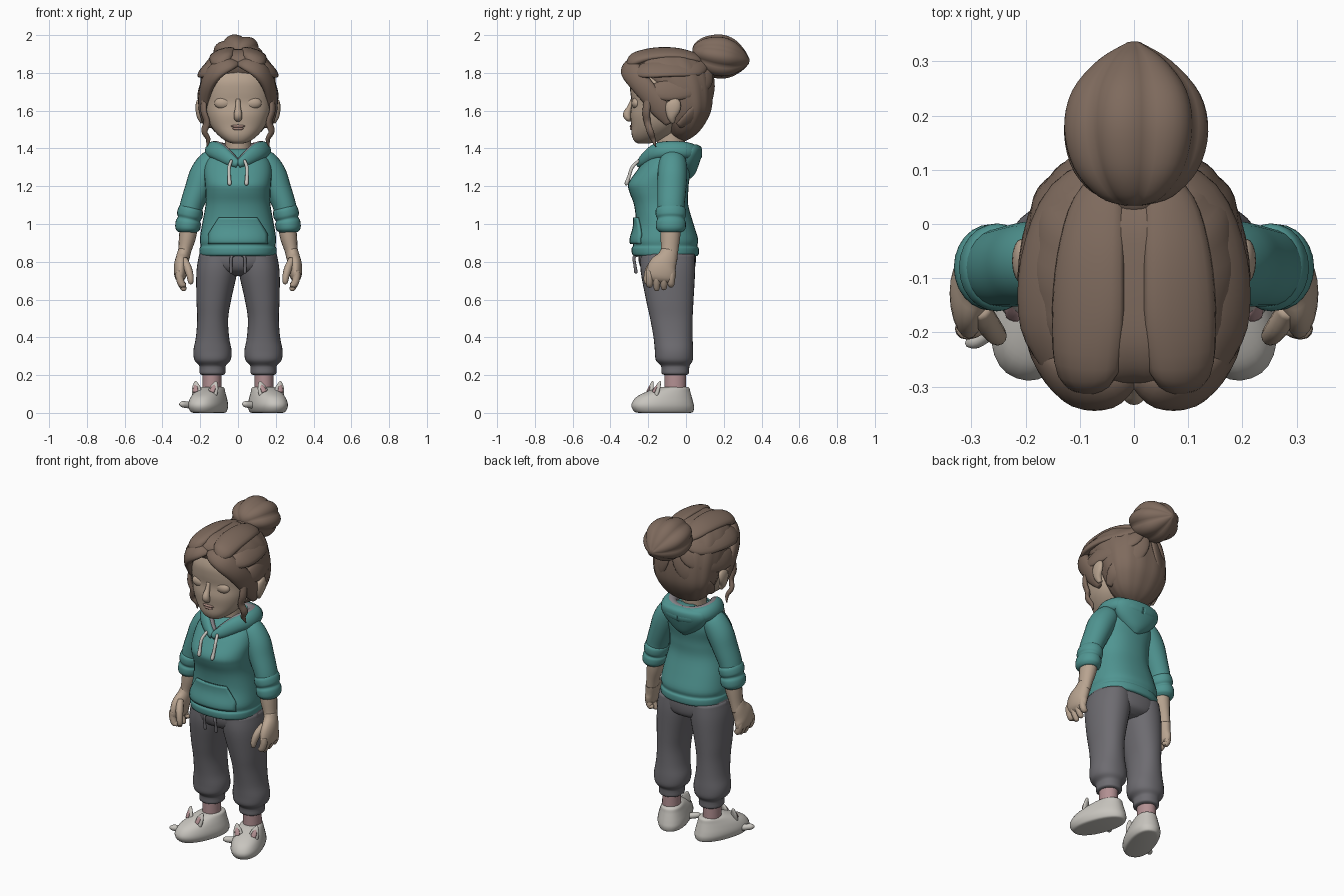
import bpy, bmesh, math
from mathutils import Vector, Matrix

# Materials
def mat(name, r, g, b):
    m = bpy.data.materials.new(name)
    m.diffuse_color = (r, g, b, 1)
    return m
HAIR = mat("hair_brown", .21, .145, .11)
SKIN = mat("skin", .48, .37, .28)
LIP = mat("lip", .38, .24, .2)
TEAL = mat("teal", .08, .30, .285)
GREY = mat("dark_grey", .155, .15, .165)
LINING = mat("lining", .25, .23, .25)
CREAM = mat("cream", .58, .56, .52)
PINK = mat("pink", .45, .28, .29)

# Helpers: spline through rows, skinned rings, vertical lofts and swept tubes
def spline(rows, n=4):
    out = []
    R = [rows[0]] + list(rows) + [rows[-1]]
    for i in range(1, len(R) - 2):
        for k in range(n):
            t = k / n
            out.append([.5 * (2*b + (c-a)*t + (2*a-5*b+4*c-d)*t*t + (3*b-a-3*c+d)*t**3)
                        for a, b, c, d in zip(R[i-1], R[i], R[i+1], R[i+2])])
    out.append(list(rows[-1]))
    return out

def skin(name, rings, m, mirror=False, xf=None):
    for sx, pre in ((1, "left_"), (-1, "right_")) if mirror else ((1, ""),):
        bm = bmesh.new()
        vs = []
        for r in rings:
            pts = [xf @ p if xf else p for p in r]
            vs.append([bm.verts.new((p.x * sx, p.y, p.z)) for p in pts])
        s = len(vs[0])
        for a, b in zip(vs, vs[1:]):
            for i in range(s):
                bm.faces.new((a[i], a[(i+1) % s], b[(i+1) % s], b[i]))
        bm.faces.new(vs[0][::-1])
        bm.faces.new(vs[-1])
        bmesh.ops.recalc_face_normals(bm, faces=bm.faces)
        ob = finish(pre + name, bm, m)
    return ob

def finish(name, bm, m):
    me = bpy.data.meshes.new(name)
    bm.to_mesh(me)
    bm.free()
    me.materials.append(m)
    me.shade_smooth()
    ob = bpy.data.objects.new(name, me)
    bpy.context.collection.objects.link(ob)
    return ob

def outline(p, s, lobes, depth):
    for i in range(s):
        a = 2 * math.pi * i / s
        c, d = math.cos(a), math.sin(a)
        k = 1 - depth * (1 - abs(math.cos(lobes * a / 2)))
        yield (k * math.copysign(abs(c) ** (2/p), c), k * math.copysign(abs(d) ** (2/p), d))

# loft rows: z, centre x, front y, back y, half width
def loft(name, rows, m, p=2.0, s=32, lobes=0, depth=0, **kw):
    rings = [[Vector((cx + u * rx, (yf + yb) / 2 + v * (yb - yf) / 2, z))
              for u, v in outline(p, s, lobes, depth)] for z, cx, yf, yb, rx in spline(rows)]
    return skin(name, rings, m, **kw)

# tube rows: x, y, z, half width, half thickness (thickness points away from centre)
def tube(name, rows, m, centre=(-5, -.08, 1), s=16, lobes=0, depth=0, **kw):
    P = spline(rows)
    V = [Vector(q[:3]) for q in P]
    rings = []
    for i, q in enumerate(P):
        t = (V[min(i+1, len(V)-1)] - V[max(i-1, 0)]).normalized()
        n = V[i] - Vector(centre)
        n = (n - t * n.dot(t)).normalized()
        b = t.cross(n)
        w, h = max(q[3], .001), max(q[4], .001)
        rings.append([V[i] + b * w * u + n * h * v for u, v in outline(2, s, lobes, depth)])
    return skin(name, rings, m, **kw)

def ball(name, c, r, m, mirror=False):
    rows = [(c[2] - r[2] * math.cos(a), c[0], c[1] - r[1] * math.sin(a), c[1] + r[1] * math.sin(a), r[0] * math.sin(a))
            for a in [.05 + (math.pi - .1) * i / 6 for i in range(7)]]
    loft(name, rows, m, s=20, mirror=mirror)

# Head and face
loft("face", [(1.425, 0, -.25, -.2, .02), (1.437, 0, -.272, -.15, .06), (1.47, 0, -.287, -.08, .105),
              (1.52, 0, -.29, -.03, .145), (1.58, 0, -.295, 0, .168), (1.64, 0, -.288, 0, .178),
              (1.7, 0, -.295, 0, .18), (1.76, 0, -.295, 0, .175), (1.83, 0, -.27, 0, .14)], SKIN, p=2.3)
loft("neck", [(1.28, 0, -.17, .0, .09), (1.36, 0, -.15, -.01, .07), (1.5, 0, -.16, .0, .07)], SKIN)
tube("nose", [(0, -.285, 1.66, .012, .008), (0, -.297, 1.62, .014, .013), (0, -.312, 1.58, .022, .022),
              (0, -.302, 1.555, .02, .015), (0, -.29, 1.55, .005, .005)], SKIN, centre=(0, 0, 1.6))
ball("closed_eye", (.078, -.262, 1.64), (.047, .026, .032), SKIN, True)
ball("upper_lip", (0, -.287, 1.518), (.038, .011, .008), LIP)
ball("lower_lip", (0, -.285, 1.505), (.03, .012, .009), LIP)
tube("ear", [(.185, -.07, 1.54, .012, .015), (.2, -.075, 1.57, .026, .018), (.207, -.07, 1.61, .04, .018),
             (.205, -.065, 1.645, .035, .016), (.195, -.07, 1.665, .01, .008)], SKIN, mirror=True)

# Hair: scalp, fringe, sweeping locks, loose strands, bun
HC = (0, -.1, 1.66)
loft("hair_scalp", [(1.44, 0, -.05, 0, .03), (1.47, 0, -.08, .05, .1), (1.52, 0, -.11, .095, .15),
                    (1.6, 0, -.14, .135, .188), (1.7, 0, -.2, .145, .2), (1.78, 0, -.27, .138, .197),
                    (1.84, 0, -.3, .11, .18), (1.89, 0, -.28, .06, .14), (1.92, 0, -.22, 0, .09),
                    (1.927, 0, -.13, -.07, .02)], HAIR, p=2.3, s=64, lobes=14, depth=.025)
tube("fringe", [(.005, -.285, 1.85, .02, .012), (.05, -.305, 1.845, .045, .022), (.11, -.295, 1.815, .058, .03),
                (.155, -.25, 1.755, .058, .03), (.178, -.19, 1.68, .055, .025), (.185, -.13, 1.6, .05, .02),
                (.175, -.09, 1.53, .02, .012)], HAIR, HC, mirror=True)
for nm, rows in {
    "crown_lock": [(.06, -.295, 1.835, .03, .02), (.085, -.275, 1.87, .06, .03), (.085, -.18, 1.9, .07, .025),
                   (.08, -.06, 1.905, .065, .022), (.065, .04, 1.885, .05, .02), (.03, .1, 1.86, .02, .015)],
    "upper_side_lock": [(.14, -.27, 1.8, .03, .02), (.165, -.19, 1.82, .06, .022), (.165, -.07, 1.825, .06, .02),
                        (.125, .05, 1.825, .05, .018), (.05, .11, 1.85, .02, .012)],
    "side_lock": [(.18, -.2, 1.7, .03, .015), (.192, -.1, 1.71, .06, .018), (.165, .03, 1.73, .06, .018),
                  (.1, .11, 1.77, .045, .015), (.04, .13, 1.83, .015, .01)],
    "nape_lock": [(.15, -.04, 1.52, .02, .012), (.155, .03, 1.57, .05, .016), (.11, .1, 1.65, .055, .016),
                  (.05, .135, 1.74, .04, .012), (.02, .13, 1.82, .015, .01)],
}.items():
    tube(nm, rows, HAIR, HC, mirror=True)
tube("loose_strand", [(.178, -.2, 1.68, .02, .012), (.182, -.21, 1.6, .022, .014), (.165, -.205, 1.54, .02, .014),
                      (.178, -.19, 1.49, .02, .014), (.158, -.175, 1.45, .015, .011),
                      (.165, -.16, 1.41, .003, .003)], HAIR, HC, mirror=True)
tube("bun", [(0, .035, 1.905, .02, .02), (0, .05, 1.905, .07, .06), (0, .1, 1.9, .118, .098),
             (0, .17, 1.888, .137, .118), (0, .24, 1.875, .122, .105), (0, .3, 1.865, .07, .06),
             (0, .335, 1.86, .012, .012)], HAIR, (0, .2, -5), s=56, lobes=7, depth=.12)
ball("bun_tie", (0, .06, 1.875), (.07, .05, .045), HAIR)

# Hoodie body, hem and pocket
torso = loft("hoodie_body", [(.83, 0, -.25, .04, .18), (.835, 0, -.282, .065, .2), (.87, 0, -.288, .068, .203),
                             (.885, 0, -.28, .06, .198), (.92, 0, -.284, .064, .202), (1.0, 0, -.265, .04, .19),
                             (1.1, 0, -.275, .012, .172), (1.17, 0, -.3, .012, .172), (1.215, 0, -.305, .015, .175),
                             (1.28, 0, -.262, .025, .18), (1.34, 0, -.215, .02, .165), (1.385, 0, -.17, .01, .12),
                             (1.4, 0, -.14, 0, .07)], TEAL, p=2.35)
bm = bmesh.new()
bmesh.ops.create_grid(bm, x_segments=16, y_segments=10, size=1)
for v in bm.verts:
    half = .155 - .055 * max(0, v.co.y + .3) / 1.3
    v.co = Vector((v.co.x * half, -.5, .965 + v.co.y * .07))
pocket = finish("front_pocket", bm, TEAL)
sw = pocket.modifiers.new("wrap", 'SHRINKWRAP')
sw.target, sw.wrap_method = torso, 'PROJECT'
sw.use_project_y, sw.offset = True, .008
sd = pocket.modifiers.new("thick", 'SOLIDIFY')
sd.thickness, sd.offset = .014, 0

# Hood: rolled rim, lining and hanging pouch
rim = [(0, -.245, 1.315, .02, .02), (.05, -.22, 1.345, .035, .022), (.11, -.16, 1.385, .045, .028),
       (.142, -.08, 1.395, .045, .03), (.125, 0, 1.39, .045, .035), (.07, .04, 1.38, .045, .035), (0, .05, 1.375, .045, .035)]
tube("hood_rim", rim, TEAL, (0, -.08, 1.33), mirror=True)
tube("hood_lining", [(x * .87, -.08 + (y + .08) * .87, z + .012, w * .75, t) for x, y, z, w, t in rim],
     LINING, (0, -.08, 1.33), mirror=True)
loft("hood_pouch", [(1.24, 0, -.02, .025, .02), (1.27, 0, -.04, .05, .07), (1.32, 0, -.05, .07, .125),
                    (1.37, 0, -.05, .084, .15), (1.405, 0, -.04, .082, .14), (1.42, 0, -.02, .06, .11)], TEAL)
tube("hood_cord", [(.035, -.25, 1.335, .008, .008), (.047, -.285, 1.3, .009, .009), (.047, -.302, 1.25, .009, .009),
                   (.045, -.314, 1.215, .011, .011), (.045, -.314, 1.205, .004, .004)], CREAM, mirror=True)

# Sleeves, rolled cuffs, forearms and hands
tube("sleeve", [(.1, -.07, 1.365, .04, .03), (.135, -.07, 1.335, .07, .065), (.18, -.072, 1.265, .078, .075),
                (.215, -.076, 1.18, .076, .068), (.245, -.08, 1.1, .072, .062), (.255, -.08, 1.05, .07, .06)],
     TEAL, s=24, mirror=True)
tube("rolled_cuff", [(.246, -.08, 1.095, .06, .05), (.25, -.08, 1.078, .079, .065), (.256, -.08, 1.045, .08, .068),
                     (.26, -.08, 1.026, .072, .06), (.263, -.08, 1.008, .079, .067), (.267, -.08, .975, .077, .065),
                     (.268, -.08, .957, .06, .05)], TEAL, s=24, mirror=True)
tube("forearm", [(.258, -.08, 1.0, .055, .048), (.268, -.083, .93, .052, .045), (.282, -.087, .86, .046, .035),
                 (.29, -.095, .82, .05, .034)], SKIN, mirror=True)
tube("palm", [(.285, -.09, .86, .042, .032), (.293, -.1, .82, .055, .036), (.303, -.125, .77, .076, .037),
              (.305, -.135, .72, .078, .03), (.3, -.138, .695, .06, .014)], SKIN, s=20, mirror=True)
for i, tip in enumerate((.665, .645, .65, .67)):
    y = -.193 + .038 * i
    tube("finger_%d" % (i + 1), [(.308, y, .75, .019, .02), (.31, y, .72, .02, .02), (.3, y, .685, .019, .019),
                                (.286, y, tip + .008, .014, .014), (.283, y, tip, .003, .003)], SKIN, s=12, mirror=True)
tube("thumb", [(.285, -.155, .81, .02, .02), (.265, -.19, .765, .022, .021), (.253, -.205, .72, .019, .018),
               (.25, -.207, .69, .014, .013), (.25, -.207, .68, .003, .003)], SKIN, s=12, mirror=True)

# Trousers with gathered ankles and waist cord
loft("trouser_seat", [(.725, 0, -.16, .0, .05), (.75, 0, -.225, .04, .16), (.8, 0, -.25, .052, .21),
                      (.87, 0, -.25, .05, .195)], GREY, p=2.3)
loft("trouser_leg", [(.84, .105, -.24, .045, .1), (.75, .112, -.24, .048, .108), (.6, .128, -.212, .04, .092),
                     (.5, .134, -.19, .035, .082), (.4, .135, -.172, .035, .088), (.33, .135, -.165, .038, .101),
                     (.28, .135, -.16, .036, .096), (.252, .135, -.135, .02, .072), (.235, .135, -.13, .017, .068),
                     (.208, .135, -.128, .015, .067), (.2, .135, -.11, 0, .05)], GREY, p=2.2, mirror=True)
tube("waist_cord", [(.02, -.25, .835, .007, .007), (.035, -.275, .825, .008, .008), (.038, -.27, .78, .008, .008),
                    (.037, -.265, .745, .009, .009), (.037, -.265, .738, .003, .003)], GREY, mirror=True)

# Socks and animal slippers
loft("sock", [(.23, .137, -.115, 0, .05), (.16, .138, -.115, 0, .05), (.08, .138, -.115, 0, .05)], PINK, mirror=True)
foot = Matrix.Translation((.135, -.06, 0)) @ Matrix.Rotation(math.radians(20), 4, 'Z')
loft("slipper", [(0, 0, -.2, .085, .065), (.006, 0, -.222, .1, .078), (.03, 0, -.238, .105, .088),
                 (.055, 0, -.235, .1, .088), (.085, 0, -.21, .092, .08), (.11, 0, -.16, .085, .07),
                 (.13, 0, -.1, .08, .06), (.138, 0, -.07, .07, .05)], CREAM, p=2.25, mirror=True, xf=foot)
for side, x in (("inner", -1), ("outer", 1)):
    tube(side + "_slipper_ear", [(x*.042, -.125, .095, .028, .014), (x*.05, -.115, .13, .025, .012),
                                 (x*.057, -.105, .16, .01, .007), (x*.058, -.103, .168, .002, .002)],
         CREAM, (0, 5, .1), mirror=True, xf=foot)
    tube(side + "_ear_inside", [(x*.045, -.137, .11, .014, .006), (x*.05, -.127, .13, .014, .005),
                                (x*.055, -.113, .152, .003, .003)], PINK, (0, 5, .1), s=10, mirror=True, xf=foot)
for nm, x, y in (("right_slipper_tail", -.31, -.215), ("left_slipper_tail", .022, -.17)):
    tube(nm, [(x + .11, y + .07, .04, .018, .018), (x + .05, y + .025, .042, .018, .018),
              (x + .015, y, .046, .016, .016), (x, y - .008, .045, .004, .004)], CREAM, (0, 0, -5))
